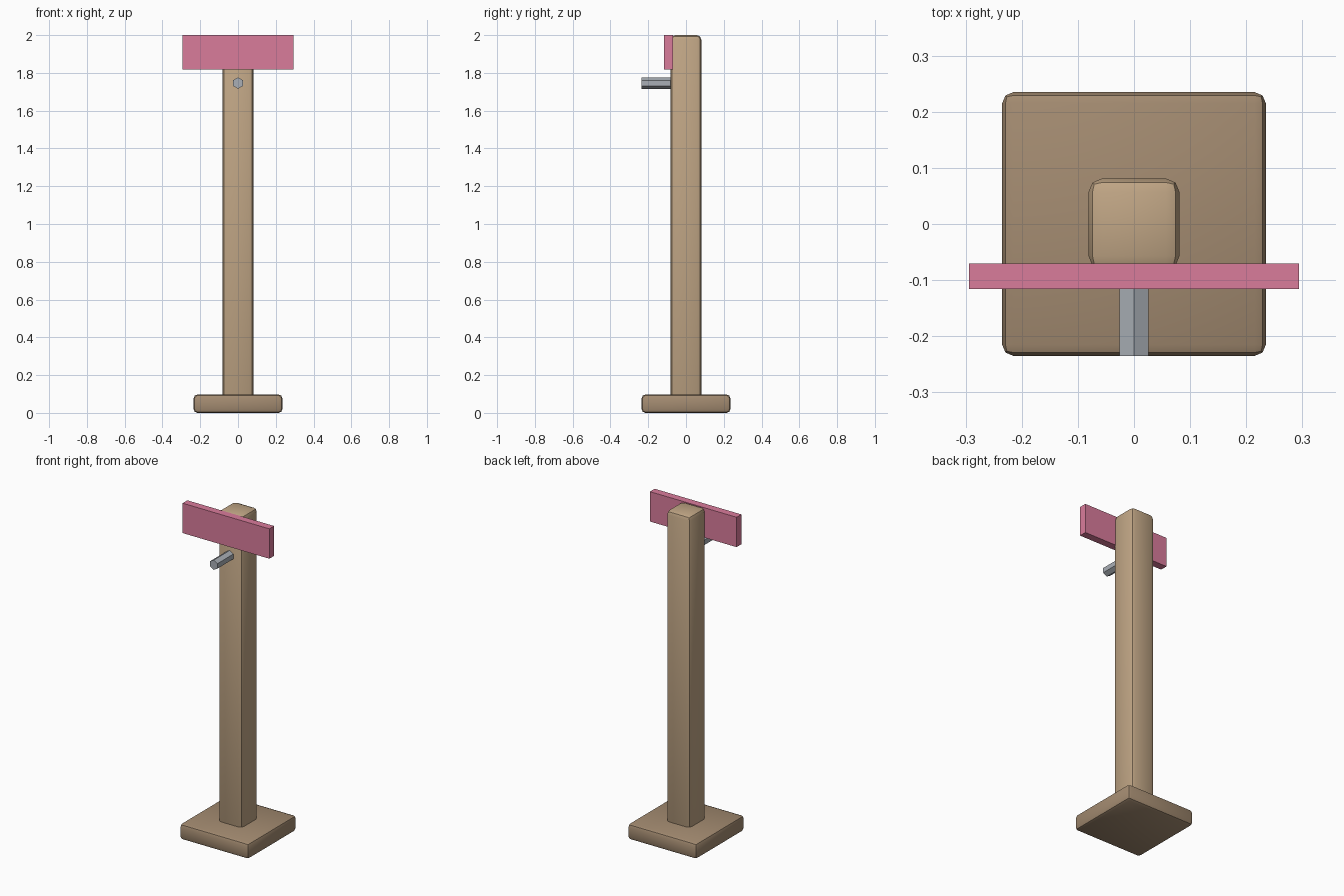
import bpy, math

if "Cube" in bpy.data.objects:
    bpy.data.objects.remove(bpy.data.objects["Cube"])

def material(name, rgb):
    m = bpy.data.materials.new(name)
    m.diffuse_color = (*rgb, 1)
    m.use_nodes = True
    m.node_tree.nodes["Principled BSDF"].inputs["Base Color"].default_value = m.diffuse_color
    return m

wood = material("wood", (0.53, 0.38, 0.235))
dark_wood = material("dark_wood", (0.37, 0.26, 0.165))
pink = material("pink", (0.70, 0.20, 0.33))
metal = material("metal", (0.40, 0.43, 0.47))

def box(name, x, y, z, mat, bevel=0):
    """Box from (min, max) ranges, optionally with a two-segment rounded edge."""
    bpy.ops.mesh.primitive_cube_add(size=1, location=[(a + b) / 2 for a, b in (x, y, z)])
    ob = bpy.context.object
    ob.name = name
    ob.scale = [b - a for a, b in (x, y, z)]
    bpy.ops.object.transform_apply(location=False, rotation=False, scale=True)
    ob.data.materials.append(mat)
    if bevel:
        mod = ob.modifiers.new("rounded_edges", 'BEVEL')
        mod.width = bevel
        mod.segments = 2
        bpy.ops.object.modifier_apply(modifier=mod.name)
        bpy.ops.object.shade_smooth_by_angle(angle=math.radians(30))
    return ob

# Square foot and tall post
box("base", (-0.235, 0.235), (-0.235, 0.235), (0, 0.097), dark_wood, 0.02)
box("post", (-0.081, 0.081), (-0.081, 0.081), (0.06, 2.0), wood, 0.024)

# Sign board fixed to the front of the post
box("sign_board", (-0.294, 0.294), (-0.116, -0.07), (1.817, 2.0), pink)

# Hexagonal peg with a point at the top, sticking out to the front
y0, y1 = -0.235, -0.06
bpy.ops.mesh.primitive_cylinder_add(vertices=6, radius=0.03, depth=y1 - y0,
                                    location=(0, (y0 + y1) / 2, 1.746),
                                    rotation=(math.pi / 2, 0, 0))
peg = bpy.context.object
peg.name = "peg"
peg.data.materials.append(metal)
